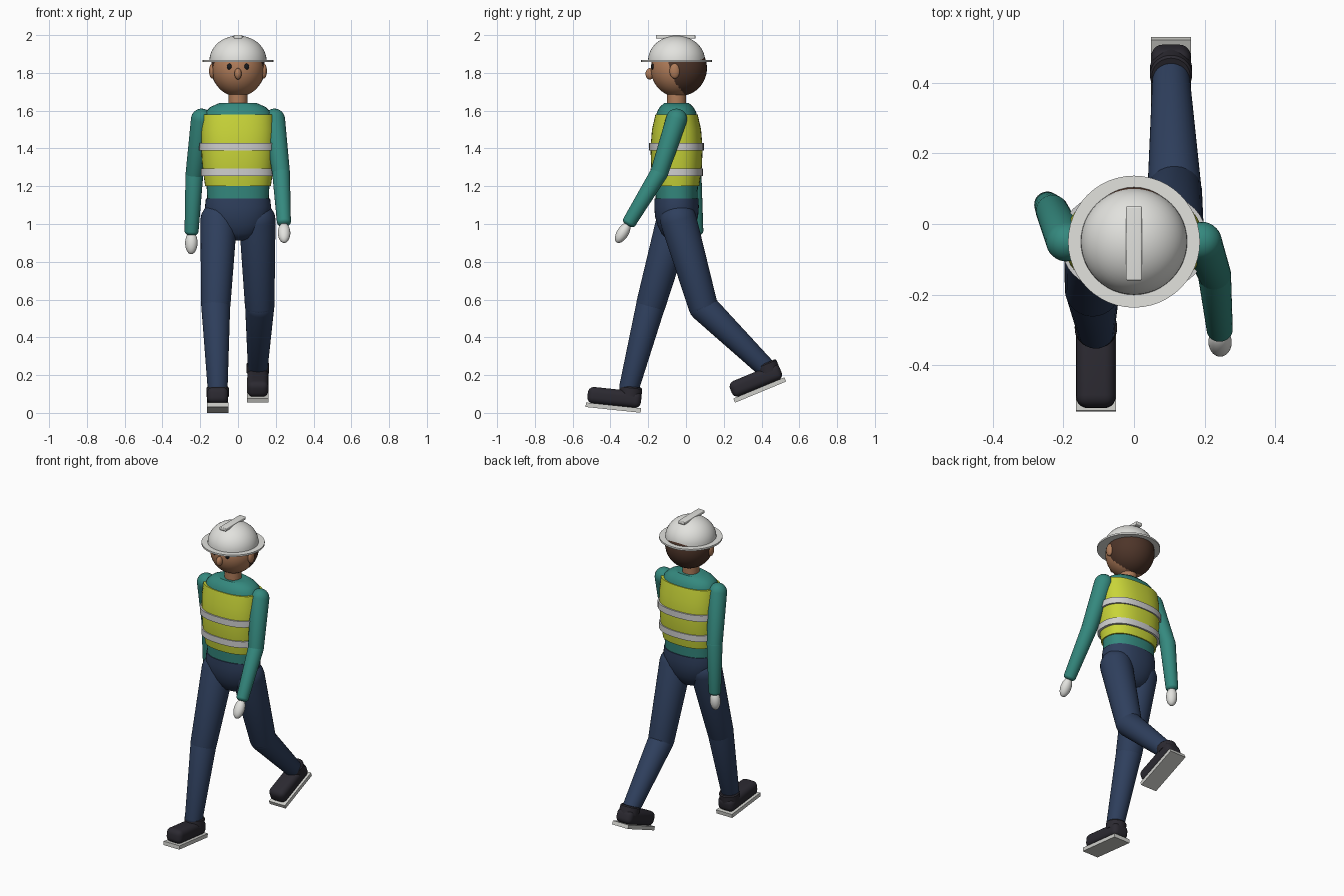
import bpy, bmesh, math
from mathutils import Vector, Matrix

if "Cube" in bpy.data.objects:
    bpy.data.objects.remove(bpy.data.objects["Cube"])


def material(name, r, g, b):
    m = bpy.data.materials.new(name)
    m.use_nodes = True
    m.diffuse_color = (r, g, b, 1)
    bsdf = next(n for n in m.node_tree.nodes if n.type == 'BSDF_PRINCIPLED')
    bsdf.inputs["Base Color"].default_value = (r, g, b, 1)
    bsdf.inputs["Roughness"].default_value = 0.7
    return m


SKIN = material("skin", 0.43, 0.20, 0.10)
HAIR = material("brown_hair", 0.075, 0.035, 0.022)
TEAL = material("teal_shirt", 0.035, 0.25, 0.21)
LIME = material("lime_vest", 0.58, 0.66, 0.04)
NAVY = material("navy_trousers", 0.028, 0.05, 0.11)
DARK = material("dark_boot", 0.024, 0.022, 0.03)
WHITE = material("off_white", 0.76, 0.76, 0.73)
SILVER = material("silver_band", 0.62, 0.62, 0.62)
SOLE = material("pale_sole", 0.62, 0.62, 0.59)
BLACK = material("black_eye", 0.01, 0.01, 0.012)


def finish(name, bm, mat, matrix):
    bmesh.ops.recalc_face_normals(bm, faces=bm.faces)
    me = bpy.data.meshes.new(name)
    bm.to_mesh(me)
    bm.free()
    me.materials.append(mat)
    me.shade_smooth()
    me.set_sharp_from_angle(angle=math.radians(35))
    ob = bpy.data.objects.new(name, me)
    ob.matrix_world = matrix
    bpy.context.collection.objects.link(ob)
    return ob


def loft(name, sections, mat, matrix=Matrix(), power=2, sides=40):
    """Stack of (half width, half depth, height) superellipse rings, capped."""
    bm = bmesh.new()
    rings = []
    for rx, ry, z in sections:
        ring = []
        for i in range(sides):
            a = math.tau * i / sides
            c, s = math.cos(a), math.sin(a)
            ring.append(bm.verts.new((math.copysign(abs(c) ** (2 / power), c) * rx,
                                      math.copysign(abs(s) ** (2 / power), s) * ry, z)))
        rings.append(ring)
    for low, high in zip(rings, rings[1:]):
        for i in range(sides):
            j = (i + 1) % sides
            bm.faces.new((low[i], low[j], high[j], high[i]))
    bm.faces.new(rings[0][::-1])
    bm.faces.new(rings[-1])
    return finish(name, bm, mat, matrix)


def ellipsoid(name, center, radii, mat, rotation=Matrix(), cut=None):
    bm = bmesh.new()
    bmesh.ops.create_uvsphere(bm, u_segments=40, v_segments=24, radius=1)
    bmesh.ops.scale(bm, vec=radii, verts=bm.verts)
    if cut:
        point, normal = cut
        geom = bm.verts[:] + bm.edges[:] + bm.faces[:]
        bmesh.ops.bisect_plane(bm, geom=geom, plane_co=Vector(point) - Vector(center),
                               plane_no=normal, clear_outer=True)
        bmesh.ops.holes_fill(bm, edges=[e for e in bm.edges if e.is_boundary])
    return finish(name, bm, mat, Matrix.Translation(center) @ rotation)


def box(name, size, center, mat, matrix=Matrix(), bevel=0):
    bm = bmesh.new()
    bmesh.ops.create_cube(bm, size=1)
    bmesh.ops.scale(bm, vec=size, verts=bm.verts)
    if bevel:
        bmesh.ops.bevel(bm, geom=bm.edges[:], offset=bevel, segments=5,
                        profile=0.5, affect='EDGES')
    return finish(name, bm, mat, matrix @ Matrix.Translation(center))


def aim(direction):
    return Vector(direction).to_track_quat('Z', 'Y').to_matrix().to_4x4()


def limb(name, start, end, r0, r1, mat):
    """Tapered tube with rounded ends."""
    start, end = Vector(start), Vector(end)
    length = (end - start).length
    arc = [math.radians(a) for a in range(5, 91, 17)]
    prof = [(r0 * math.sin(a), -r0 * math.cos(a)) for a in arc]
    prof += [(r1 * math.sin(a), length + r1 * math.cos(a) * 0.6) for a in reversed(arc)]
    return loft(name, [(r, r, z) for r, z in prof], mat,
                Matrix.Translation(start) @ aim(end - start), sides=32)


BODY = Matrix.Translation((0, -0.05, 0))

# Torso, vest, reflective bands
loft("shirt_torso", [(0.16, 0.108, 1.08), (0.165, 0.112, 1.18), (0.18, 0.125, 1.4),
                     (0.182, 0.115, 1.55), (0.17, 0.103, 1.595), (0.145, 0.088, 1.62),
                     (0.10, 0.066, 1.64)], TEAL, BODY, 2.3)
loft("vest", [(0.174, 0.12, 1.2), (0.188, 0.134, 1.3), (0.195, 0.138, 1.4),
              (0.197, 0.13, 1.5), (0.192, 0.112, 1.58)], LIME, BODY, 2.4)
for label, z, rx, ry in (("lower", 1.275, 0.197, 0.139), ("upper", 1.41, 0.206, 0.145)):
    loft(label + "_vest_band", [(rx, ry, z - 0.02), (rx, ry, z + 0.02)], SILVER, BODY, 2.4)

# Pelvis with rounded underside
loft("trouser_pelvis", [(0.03, 0.02, 0.912), (0.075, 0.055, 0.922), (0.115, 0.08, 0.95),
                        (0.145, 0.1, 0.99), (0.165, 0.114, 1.04), (0.175, 0.118, 1.09),
                        (0.17, 0.116, 1.135)], NAVY, BODY, 2.2)

# Neck and head
loft("neck", [(0.05, 0.05, 1.6), (0.05, 0.05, 1.72)], SKIN, BODY)
ellipsoid("head", (0, -0.045, 1.82), (0.139, 0.141, 0.146), SKIN)
ellipsoid("hair", (0, -0.035, 1.825), (0.143, 0.146, 0.148), HAIR,
          cut=((0, -0.095, 1.86), (0, -0.96, -0.28)))
ellipsoid("nose", (0, -0.192, 1.795), (0.019, 0.022, 0.03), SKIN)
for side, s in (("right", -1), ("left", 1)):
    ellipsoid(side + "_eye", (s * 0.045, -0.174, 1.833), (0.014, 0.01, 0.016), BLACK)
    ellipsoid(side + "_ear", (s * 0.137, -0.06, 1.81), (0.016, 0.027, 0.04), SKIN)

# Hard hat
dome = [(0.151 * math.cos(a), 0.151 * math.cos(a), 1.865 + 0.132 * math.sin(a))
        for a in (math.radians(d) for d in range(0, 89, 8))]
loft("helmet_dome", dome, WHITE, BODY, sides=48)
loft("helmet_brim", [(0.187, 0.187, 1.857), (0.187, 0.187, 1.868)], WHITE, BODY, sides=48)
box("helmet_ridge", (0.046, 0.21, 0.02), (0, -0.005, 1.991), WHITE, BODY, 0.005)

# Arms: shoulder, elbow, wrist, hand centre
ARMS = {"right": ((-0.193, -0.05, 1.555), (-0.231, 0.035, 1.26), (-0.246, 0.055, 0.96),
                  (-0.247, 0.052, 0.9)),
        "left": ((0.193, -0.05, 1.555), (0.228, -0.142, 1.27), (0.243, -0.3, 1.01),
                 (0.244, -0.335, 0.953))}
for side, (shoulder, elbow, wrist, hand) in ARMS.items():
    limb(side + "_upper_arm", shoulder, elbow, 0.056, 0.047, TEAL)
    limb(side + "_forearm", elbow, wrist, 0.047, 0.037, TEAL)
    ellipsoid(side + "_hand", hand, (0.033, 0.031, 0.06), WHITE,
              aim(Vector(hand) - Vector(wrist)))

# Legs: hip, knee, ankle
LEGS = {"right": ((-0.102, -0.06, 1.02), (-0.118, -0.187, 0.57), (-0.108, -0.302, 0.13)),
        "left": ((0.102, -0.04, 1.02), (0.115, 0.092, 0.56), (0.105, 0.415, 0.245))}
for side, (hip, knee, ankle) in LEGS.items():
    limb(side + "_thigh", hip, knee, 0.097, 0.078, NAVY)
    limb(side + "_shin", knee, ankle, 0.077, 0.053, NAVY)

# Boots, each pitched about its sole
for side, spot, pitch in (("right", (-0.108, -0.386, 0.016), -6),
                          ("left", (0.105, 0.395, 0.11), 22.5)):
    frame = Matrix.Translation(spot) @ Matrix.Rotation(math.radians(pitch), 4, 'X')
    box(side + "_boot_sole", (0.114, 0.293, 0.024), (0, 0, 0.012), SOLE, frame)
    box(side + "_boot_upper", (0.112, 0.285, 0.088), (0, 0, 0.066), DARK, frame, 0.032)
    loft(side + "_boot_collar", [(0.06, 0.06, 0.08), (0.06, 0.06, 0.125), (0.054, 0.054, 0.132)],
         DARK, frame @ Matrix.Translation((0, 0.082, 0)))
